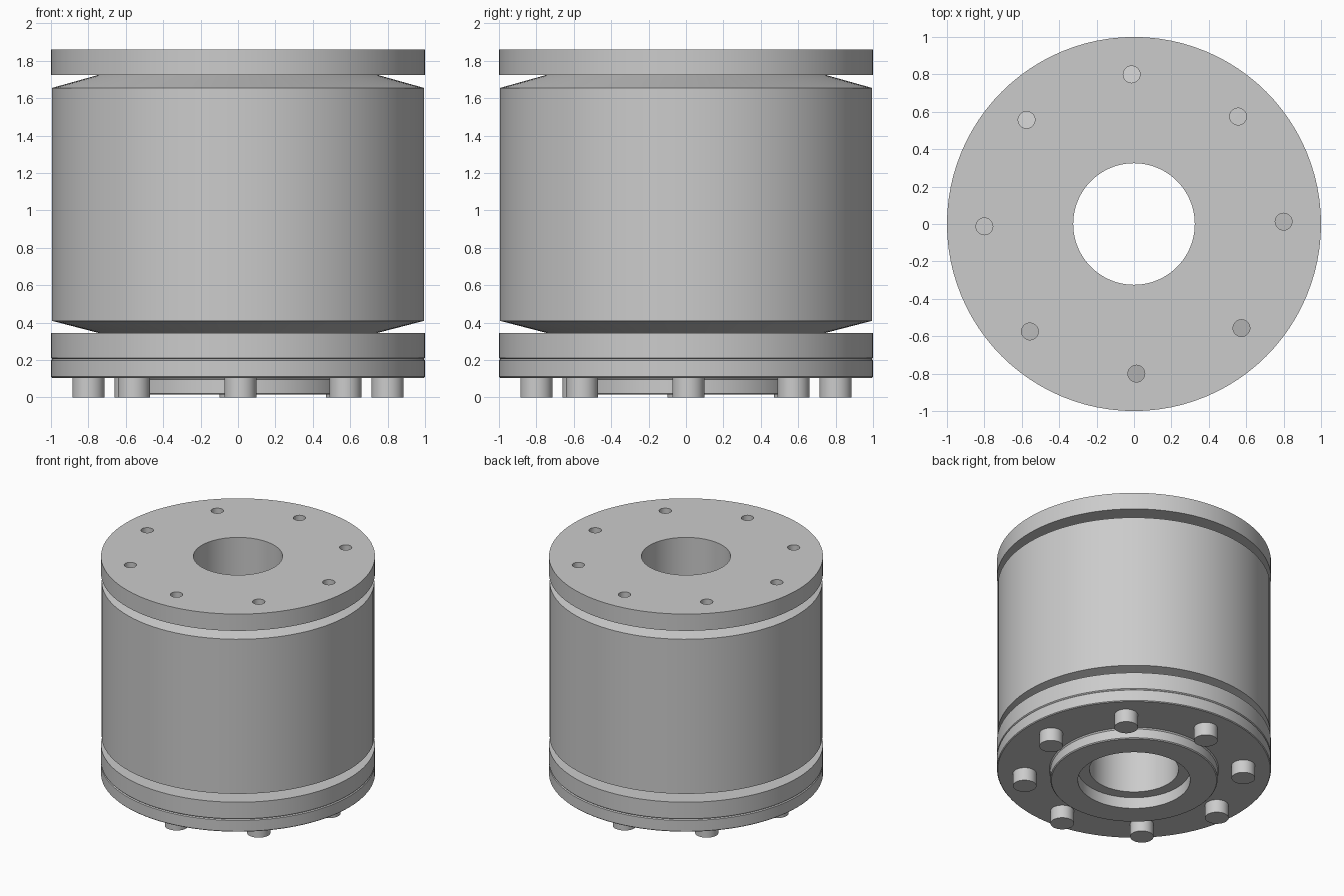
import bpy
import bmesh
from math import cos, sin, pi, radians

SEG = 96
BORE = 0.325
TWIST = radians(0.9)

cube = bpy.data.objects.get("Cube")
if cube:
    bpy.data.objects.remove(cube, do_unlink=True)

steel = bpy.data.materials.new("grey_steel")
steel.use_nodes = True
steel.diffuse_color = (0.6, 0.6, 0.6, 1)
steel.node_tree.nodes["Principled BSDF"].inputs["Base Color"].default_value = (0.6, 0.6, 0.6, 1)


def finish(name, bm):
    bmesh.ops.recalc_face_normals(bm, faces=bm.faces)
    mesh = bpy.data.meshes.new(name)
    bm.to_mesh(mesh)
    bm.free()
    mesh.materials.append(steel)
    obj = bpy.data.objects.new(name, mesh)
    bpy.context.collection.objects.link(obj)
    return obj


def smooth(obj):
    bpy.ops.object.select_all(action='DESELECT')
    obj.select_set(True)
    bpy.context.view_layer.objects.active = obj
    bpy.ops.object.shade_smooth_by_angle(angle=radians(12))


def ring(name, profile):
    """Revolve a closed (radius, height) profile around z."""
    bm = bmesh.new()
    loops = [[bm.verts.new((r * cos(a), r * sin(a), z)) for r, z in profile]
             for a in (2 * pi * i / SEG for i in range(SEG))]
    n = len(profile)
    for i in range(SEG):
        p, q = loops[i], loops[(i + 1) % SEG]
        for j in range(n):
            k = (j + 1) % n
            bm.faces.new((p[j], q[j], q[k], p[k]))
    return finish(name, bm)


def bolt_circle(name, radius, low, high):
    """Eight cylinders spaced evenly on the bolt circle."""
    bm = bmesh.new()
    for i in range(8):
        a = i * pi / 4 + TWIST
        made = bmesh.ops.create_cone(bm, cap_ends=True, segments=32, radius1=radius,
                                     radius2=radius, depth=high - low)
        bmesh.ops.translate(bm, verts=made["verts"],
                            vec=(0.8 * cos(a), 0.8 * sin(a), (low + high) / 2))
    return finish(name, bm)


# Top flange with eight bolt holes
top_flange = ring("top_flange", [(BORE, 1.725), (1, 1.725), (1, 1.86), (BORE, 1.86)])
cutter = bolt_circle("bolt_hole_cutter", 0.045, 1.7, 1.9)
cutter.hide_render = True
cutter.hide_set(True)
cut = top_flange.modifiers.new("bolt_holes", 'BOOLEAN')
cut.object = cutter
cut.solver = 'EXACT'
bpy.ops.object.select_all(action='DESELECT')
top_flange.select_set(True)
bpy.context.view_layer.objects.active = top_flange
bpy.ops.object.modifier_apply(modifier=cut.name)
bpy.data.objects.remove(cutter, do_unlink=True)
smooth(top_flange)

# Drum with a cone at each end
smooth(ring("drum", [(BORE, 0.345), (0.745, 0.345), (0.995, 0.41),
                     (0.995, 1.655), (0.745, 1.725), (BORE, 1.725)]))

# Bottom flange and cover plate with a thin seam between them
smooth(ring("bottom_flange", [(BORE, 0.205), (0.993, 0.205), (1, 0.212),
                              (1, 0.345), (BORE, 0.345)]))
smooth(ring("cover_plate", [(BORE, 0.105), (0.994, 0.105), (1, 0.111),
                            (1, 0.198), (0.993, 0.205), (BORE, 0.205)]))

# Raised collar around the bottom opening
smooth(ring("bottom_collar", [(0.41, 0.105), (0.41, 0.015), (0.603, 0.015),
                              (0.61, 0.022), (0.61, 0.095), (0.618, 0.105)]))

# Bolt heads under the cover plate
smooth(bolt_circle("bolt_heads", 0.086, 0, 0.106))
